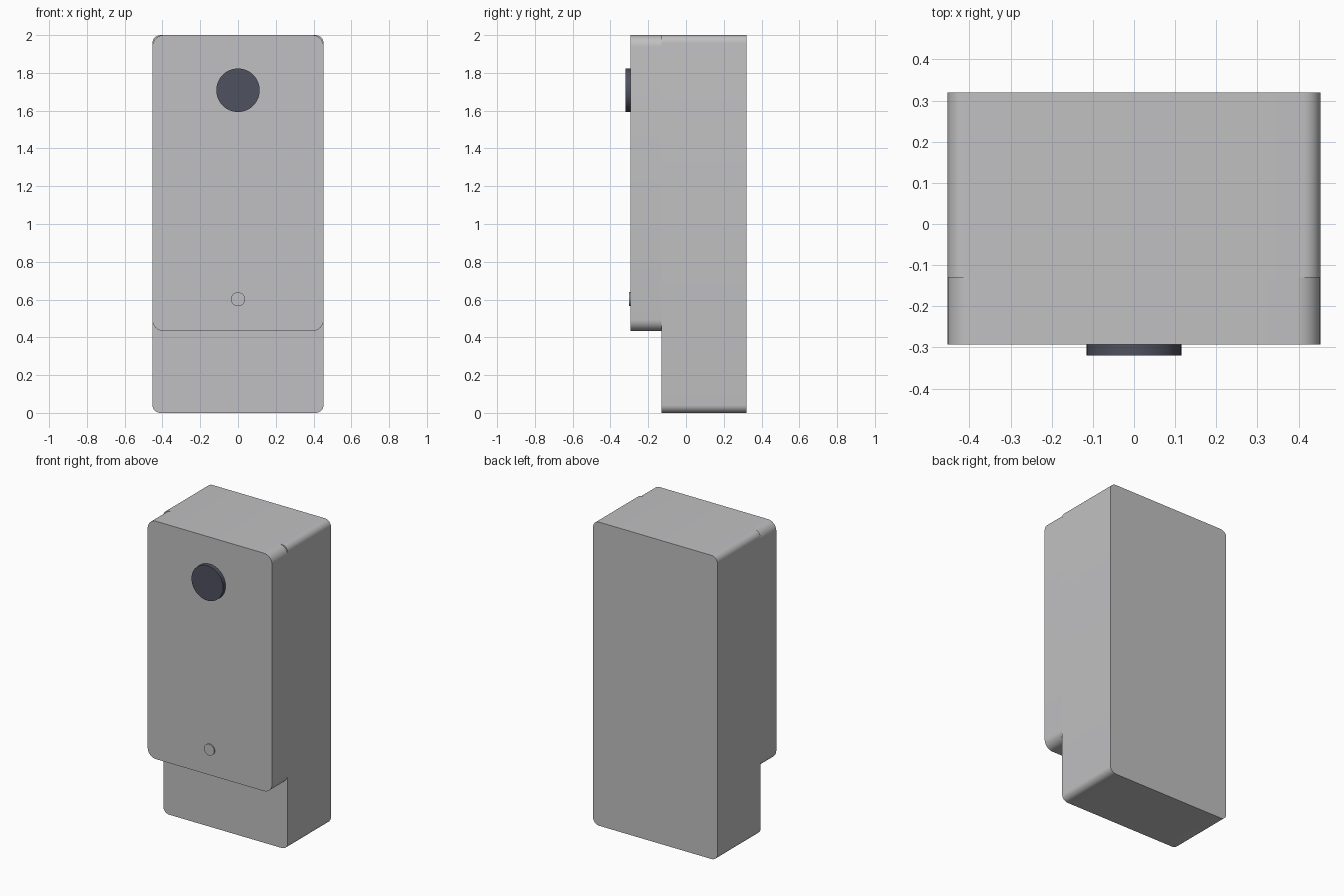
import bpy
import bmesh
import math

cube = bpy.data.objects.get("Cube")
if cube:
    bpy.data.objects.remove(cube, do_unlink=True)


def material(name, rgb):
    mat = bpy.data.materials.new(name)
    mat.use_nodes = True
    mat.diffuse_color = (*rgb, 1)
    mat.node_tree.nodes["Principled BSDF"].inputs["Base Color"].default_value = (*rgb, 1)
    return mat


def extruded(name, outline, y_front, y_back, mat):
    """Extrude an (x, z) outline from y_front to y_back."""
    bm = bmesh.new()
    face = bm.faces.new([bm.verts.new((x, y_front, z)) for x, z in outline])
    new = bmesh.ops.extrude_face_region(bm, geom=[face])["geom"]
    verts = [v for v in new if isinstance(v, bmesh.types.BMVert)]
    bmesh.ops.translate(bm, verts=verts, vec=(0, y_back - y_front, 0))
    bmesh.ops.recalc_face_normals(bm, faces=bm.faces)
    mesh = bpy.data.meshes.new(name)
    bm.to_mesh(mesh)
    bm.free()
    mesh.materials.append(mat)
    obj = bpy.data.objects.new(name, mesh)
    bpy.context.collection.objects.link(obj)
    bpy.ops.object.select_all(action="DESELECT")
    obj.select_set(True)
    bpy.context.view_layer.objects.active = obj
    bpy.ops.object.shade_smooth_by_angle(angle=math.radians(30))
    return obj


def arc(cx, cz, r, start, sweep, steps):
    return [(cx + r * math.cos(start + sweep * i / steps),
             cz + r * math.sin(start + sweep * i / steps)) for i in range(steps + 1)]


def rounded_rect(half_w, z0, z1, r):
    corners = [(half_w - r, z1 - r), (r - half_w, z1 - r),
               (r - half_w, z0 + r), (half_w - r, z0 + r)]
    return [p for i, (x, z) in enumerate(corners)
            for p in arc(x, z, r, i * math.pi / 2, math.pi / 2, 8)]


def circle(z, r):
    return arc(0, z, r, 0, math.tau, 48)[:-1]


grey = material("light grey", (0.53, 0.53, 0.54))
dark = material("dark slate", (0.078, 0.082, 0.115))

# Housing: tall back block and shorter front cover
extruded("back_housing", rounded_rect(0.453, 0, 2, 0.042), -0.13, 0.32, grey)
extruded("front_cover", rounded_rect(0.453, 0.433, 2, 0.06), -0.293, -0.13, grey)

# Round details on the cover
extruded("lens", circle(1.708, 0.115), -0.32, -0.293, dark)
extruded("button", circle(0.602, 0.037), -0.301, -0.293, grey)
